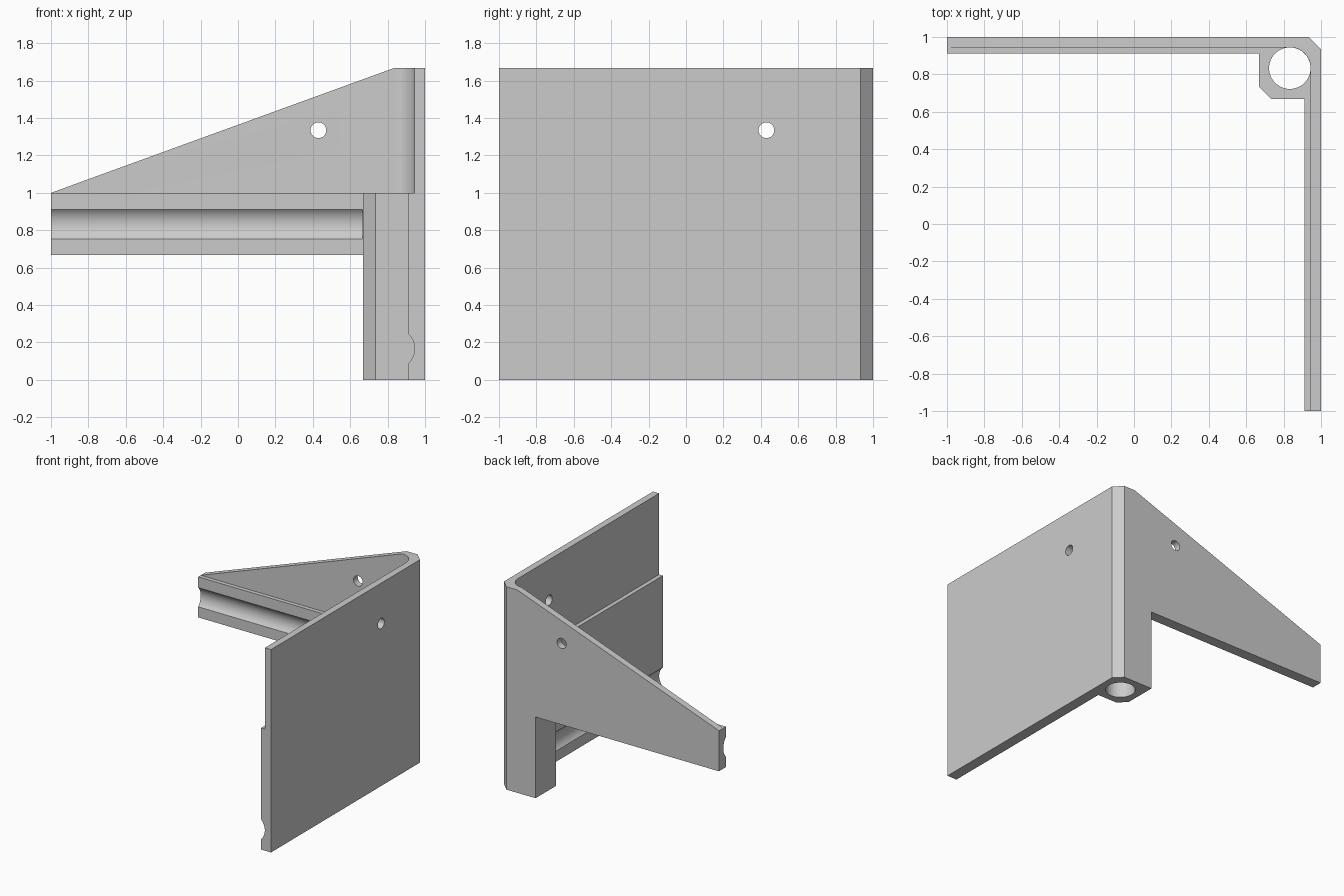
import bpy, math
from mathutils import Matrix, Vector

if "Cube" in bpy.data.objects:
    bpy.data.objects.remove(bpy.data.objects["Cube"])

# Main dimensions
TOP, SHELF, LOW = 1.667, 1.0, 0.667   # heights; LOW is also the post's inner face
WALL, THIN = 0.911, 0.9445            # inner faces of thick and thin walls
AXIS, ROD = 0.833, 0.111              # rod centre lines and radius
CH = 0.067                            # chamfer
HOLE = (0.43, 1.335)

grey = bpy.data.materials.new("plain grey")
grey.use_nodes = True
colour = (0.6, 0.6, 0.6, 1)
grey.diffuse_color = colour
grey.node_tree.nodes["Principled BSDF"].inputs["Base Color"].default_value = colour

# Prism axes: local (u, v, depth) to world
PLAN = Matrix.Identity(3)
ALONG_X = Matrix(((0, 0, 1), (1, 0, 0), (0, 1, 0)))     # u = y, v = z
ALONG_Y = Matrix(((1, 0, 0), (0, 0, -1), (0, 1, 0)))    # u = x, v = z, depth = -y


def prism(name, outline, lo, hi, axes=PLAN):
    """Extrude a counter-clockwise outline from depth lo to hi."""
    n = len(outline)
    verts = [axes @ Vector((u, v, d)) for d in (lo, hi) for u, v in outline]
    faces = [list(range(n))[::-1], list(range(n, 2 * n))]
    faces += [(i, (i + 1) % n, n + (i + 1) % n, n + i) for i in range(n)]
    mesh = bpy.data.meshes.new(name)
    mesh.from_pydata(verts, [], faces)
    mesh.materials.append(grey)
    obj = bpy.data.objects.new(name, mesh)
    bpy.context.collection.objects.link(obj)
    return obj


def arc(u, v, r, start=0, end=360, steps=64):
    count = steps if end - start == 360 else steps + 1
    angles = [math.radians(start + (end - start) * i / steps) for i in range(count)]
    return [(u + r * math.cos(a), v + r * math.sin(a)) for a in angles]


# Corner bracket: two walls joined by a chamfered post
bracket = prism("corner_bracket", [
    (WALL, -1), (1, -1), (1, 1 - CH), (1 - CH, 1), (-1, 1), (-1, WALL),
    (LOW, WALL), (LOW, LOW + CH), (LOW + CH, LOW), (WALL, LOW)], 0, TOP)

slope = (TOP - SHELF) / (AXIS + 1)
above_slope = [(-1.1, SHELF - 0.1 * slope), (AXIS, TOP), (AXIS, 2), (-1.1, 2)]
hollow = [(-1.1, -1.1), (THIN, -1.1)] + arc(AXIS, AXIS, THIN - AXIS, 0, 90, 16) + [(-1.1, THIN)]

cutters = [
    # Open space beneath the back wall
    prism("under_back_cutter", [(-1.1, 0.905), (LOW, 0.905), (LOW, 1.1), (-1.1, 1.1)], -0.1, LOW),
    # Thin upper walls with a rounded inside corner
    prism("upper_hollow_cutter", hollow, SHELF, 2),
    # Sloping top edges
    prism("back_slope_cutter", above_slope, -1.1, -0.87, ALONG_Y),
    prism("side_slope_cutter", above_slope, 0.87, 1.1, ALONG_X),
    # Post bore and rod grooves
    prism("post_bore_cutter", arc(AXIS, AXIS, ROD), -0.1, SHELF + 0.1),
    prism("back_groove_cutter", arc(AXIS, AXIS, ROD), -1.1, LOW - 0.001, ALONG_X),
    prism("side_groove_cutter", arc(AXIS, 1 - AXIS, ROD), 0.001 - LOW, 1.1, ALONG_Y),
    # Screw holes
    prism("back_hole_cutter", arc(*HOLE, 0.042, steps=32), -1.1, -0.87, ALONG_Y),
    prism("side_hole_cutter", arc(*HOLE, 0.042, steps=32), 0.87, 1.1, ALONG_X),
]
for cutter in cutters:
    cutter.hide_render = True
    mod = bracket.modifiers.new(cutter.name, 'BOOLEAN')
    mod.operation, mod.solver, mod.object = 'DIFFERENCE', 'EXACT', cutter

# Bake the cuts and remove the cutters
graph = bpy.context.evaluated_depsgraph_get()
baked = bpy.data.meshes.new_from_object(bracket.evaluated_get(graph))
bracket.modifiers.clear()
bracket.data = baked
for cutter in cutters:
    bpy.data.objects.remove(cutter)

bpy.ops.object.select_all(action='DESELECT')
bracket.select_set(True)
bpy.context.view_layer.objects.active = bracket
bpy.ops.object.shade_smooth_by_angle(angle=math.radians(30))
